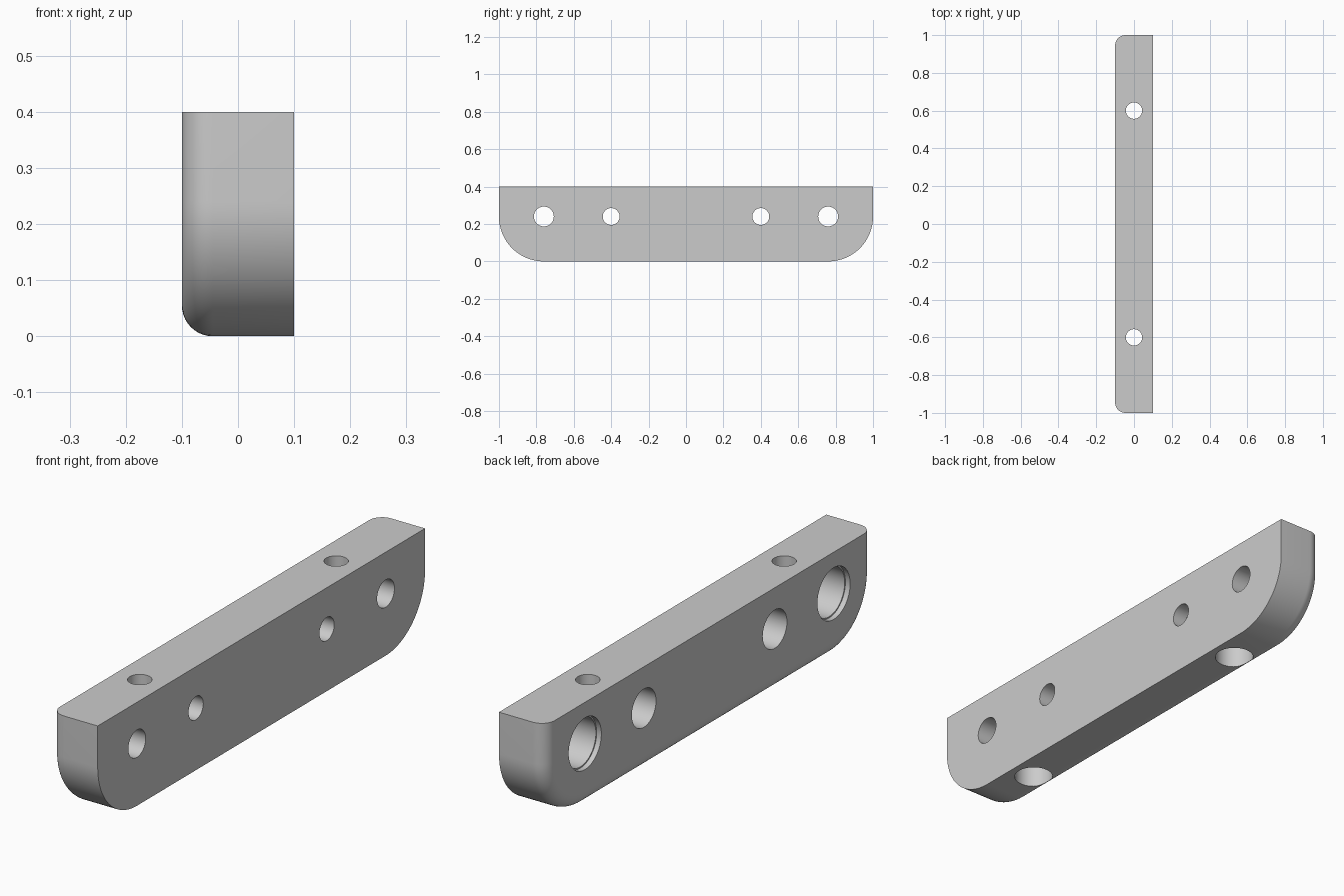
import bpy, bmesh
from math import sin, cos, pi
from mathutils import Matrix, Vector

if "Cube" in bpy.data.objects:
    bpy.data.objects.remove(bpy.data.objects["Cube"])

HALF_LEN, HALF_WID, HEIGHT = 1.0, 0.1, 0.4
CORNER, FILLET = 0.24, 0.055

steel = bpy.data.materials.new("plain_grey")
steel.use_nodes = True
GREY = (0.6, 0.6, 0.6, 1)
steel.diffuse_color = GREY
steel.node_tree.nodes["Principled BSDF"].inputs["Base Color"].default_value = GREY


def add_object(name, bm):
    bmesh.ops.recalc_face_normals(bm, faces=bm.faces)
    mesh = bpy.data.meshes.new(name)
    bm.to_mesh(mesh)
    bm.free()
    mesh.materials.append(steel)
    obj = bpy.data.objects.new(name, mesh)
    bpy.context.collection.objects.link(obj)
    return obj


def skin(bm, loops):
    """Join successive closed loops of points and cap both ends."""
    rings = [[bm.verts.new(p) for p in loop] for loop in loops]
    n = len(rings[0])
    for a, b in zip(rings, rings[1:]):
        for i in range(n):
            j = (i + 1) % n
            bm.faces.new((a[i], a[j], b[j], b[i]))
    bm.faces.new(rings[0])
    bm.faces.new(rings[-1])


def outline(x, inset, steps=24):
    """Bar side outline, round at both bottom corners, square at the top."""
    r = CORNER - inset
    half = [(HALF_LEN - inset, HEIGHT)]
    for i in range(steps + 1):
        a = pi / 2 * i / steps
        half.append((HALF_LEN - CORNER + r * cos(a), CORNER - r * sin(a)))
    return [(x, y, z) for y, z in half] + [(x, -y, z) for y, z in reversed(half)]


def add_bore(bm, origin, direction, steps, sides=64):
    """Stepped round cutter from (depth, radius) pairs along a direction."""
    turn = Vector((0, 0, 1)).rotation_difference(Vector(direction)).to_matrix().to_4x4()
    place = Matrix.Translation(origin) @ turn
    skin(bm, [[place @ Vector((r * cos(2 * pi * i / sides), r * sin(2 * pi * i / sides), d))
               for i in range(sides)] for d, r in steps])


# Bar body with a fillet round one side
bm = bmesh.new()
loops = []
for i in range(11):
    a = pi / 2 * i / 10
    loops.append(outline(-HALF_WID + FILLET * (1 - sin(a)), FILLET * (1 - cos(a))))
loops = loops[::-1] + [outline(HALF_WID, 0)]
loops = [outline(-HALF_WID + FILLET * (1 - cos(pi / 2 * i / 10)),
                 FILLET * (1 - sin(pi / 2 * i / 10))) for i in range(11)]
skin(bm, loops + [outline(HALF_WID, 0)])
bar = add_object("mounting_bar", bm)

# Counterbored holes, the same at both ends
bm = bmesh.new()
for s in (-1, 1):
    add_bore(bm, (-HALF_WID, s * 0.76, 0.24), (1, 0, 0),
             [(-0.05, 0.1), (0.02, 0.1), (0.02, 0.095), (0.125, 0.095), (0.125, 0.053), (0.3, 0.053)])
    add_bore(bm, (-HALF_WID, s * 0.4, 0.24), (1, 0, 0),
             [(-0.05, 0.074), (0.14, 0.074), (0.14, 0.045), (0.3, 0.045)])
    add_bore(bm, (0, s * 0.6, 0), (0, 0, 1),
             [(-0.05, 0.073), (0.18, 0.073), (0.18, 0.043), (0.5, 0.043)])
cutter = add_object("hole_cutter", bm)
cutter.hide_render = True

cut = bar.modifiers.new("holes", 'BOOLEAN')
cut.operation, cut.solver, cut.object = 'DIFFERENCE', 'EXACT', cutter

bpy.ops.object.select_all(action='DESELECT')
bpy.context.view_layer.objects.active = bar
bar.select_set(True)
bpy.ops.object.modifier_apply(modifier=cut.name)
bpy.data.objects.remove(cutter)
bpy.ops.object.shade_smooth_by_angle(angle=pi / 6)
